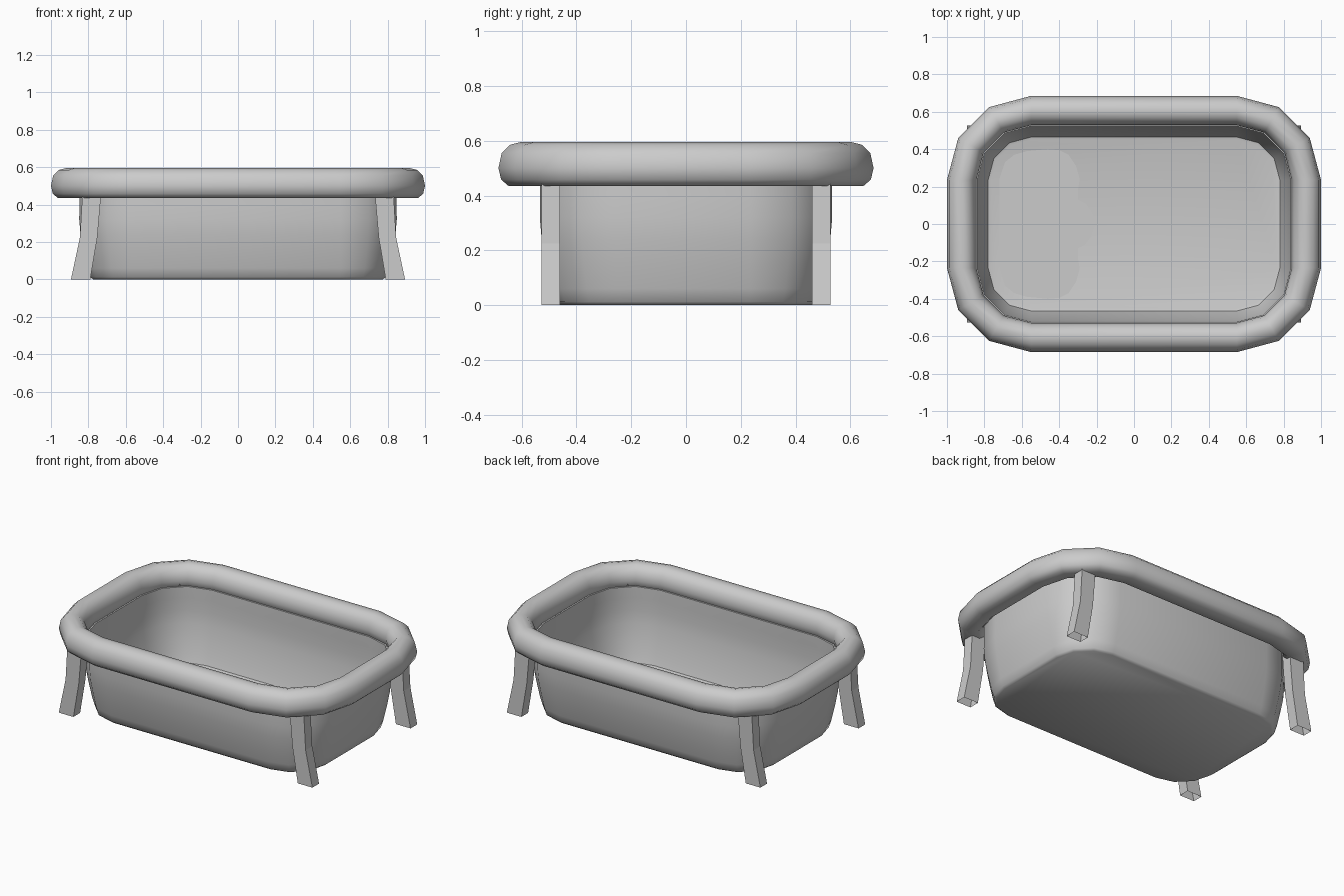
import bpy, bmesh
from math import sin, cos, radians

if "Cube" in bpy.data.objects:
    bpy.data.objects.remove(bpy.data.objects["Cube"])


def finish(name, bm, angle=None):
    bmesh.ops.recalc_face_normals(bm, faces=bm.faces)
    me = bpy.data.meshes.new(name)
    bm.to_mesh(me)
    bm.free()
    ob = bpy.data.objects.new(name, me)
    bpy.context.collection.objects.link(ob)
    if angle:
        bpy.ops.object.select_all(action='DESELECT')
        ob.select_set(True)
        bpy.context.view_layer.objects.active = ob
        bpy.ops.object.shade_smooth_by_angle(angle=radians(angle))
    return ob


def outline(inset, z):
    """Rounded rectangle, three segments per corner, inset from the outer rim."""
    r = 0.45 - inset
    pts = []
    for k, (sx, sy) in enumerate([(1, 1), (-1, 1), (-1, -1), (1, -1)]):
        for i in range(4):
            a = radians(90 * k + 30 * i)
            pts.append((sx * 0.55 + r * cos(a), sy * 0.235 + r * sin(a), z))
    return pts


def loft(bm, sections, closed=False):
    rings = [[bm.verts.new(p) for p in s] for s in sections]
    pairs = list(zip(rings, rings[1:]))
    if closed:
        pairs.append((rings[-1], rings[0]))
    for a, b in pairs:
        n = len(a)
        for i in range(n):
            j = (i + 1) % n
            bm.faces.new((a[i], a[j], b[j], b[i]))
    return rings


# Puffy rim swept around the tub
rim_profile = [(0, 0.50), (0.012, 0.555), (0.042, 0.585), (0.08, 0.595),
               (0.115, 0.587), (0.145, 0.555), (0.157, 0.505), (0.145, 0.46),
               (0.12, 0.435), (0.037, 0.435), (0.01, 0.458)]
bm = bmesh.new()
loft(bm, [outline(o, z) for o, z in rim_profile], closed=True)
finish("rim", bm, 50)

# Thin-walled basin: outside wall up, over the top, inside wall down
wall = [(0.225, 0.0), (0.21, 0.012), (0.195, 0.06), (0.175, 0.15),
        (0.158, 0.24), (0.151, 0.32), (0.152, 0.40), (0.152, 0.47)]
inner = [(o + 0.01, max(z, 0.008)) for o, z in reversed(wall)]
bm = bmesh.new()
rings = loft(bm, [outline(o, z) for o, z in wall + inner])
bm.faces.new(rings[0])
bm.faces.new(rings[-1])
finish("basin", bm, 40)

# Flat shaped mat on the basin floor
half = [(-0.72, 0.24), (-0.69, 0.33), (-0.64, 0.37), (-0.57, 0.39),
        (-0.46, 0.40), (-0.40, 0.395), (-0.35, 0.37), (-0.31, 0.31),
        (-0.29, 0.24), (-0.30, 0.18), (-0.30, 0.13), (-0.26, 0.11),
        (-0.23, 0.07), (-0.212, 0.02)]
pts = half + [(x, -y) for x, y in reversed(half)]
bm = bmesh.new()
face = bm.faces.new([bm.verts.new((x, y, 0.012)) for x, y in pts])
if face.normal.z < 0:
    face.normal_flip()
finish("floor_mat", bm)

# Splayed hollow legs, mirrored to the four corners
sections = [(0.79, 0.893, 0.0), (0.752, 0.845, 0.225), (0.735, 0.834, 0.42),
            (0.732, 0.83, 0.50)]
bm = bmesh.new()
rings = loft(bm, [[(a, 0.46, z), (b, 0.46, z), (b, 0.527, z), (a, 0.527, z)]
                  for a, b, z in sections])
bm.faces.new(rings[-1])
legs = finish("legs", bm)
mirror = legs.modifiers.new("mirror", 'MIRROR')
mirror.use_axis = (True, True, False)
